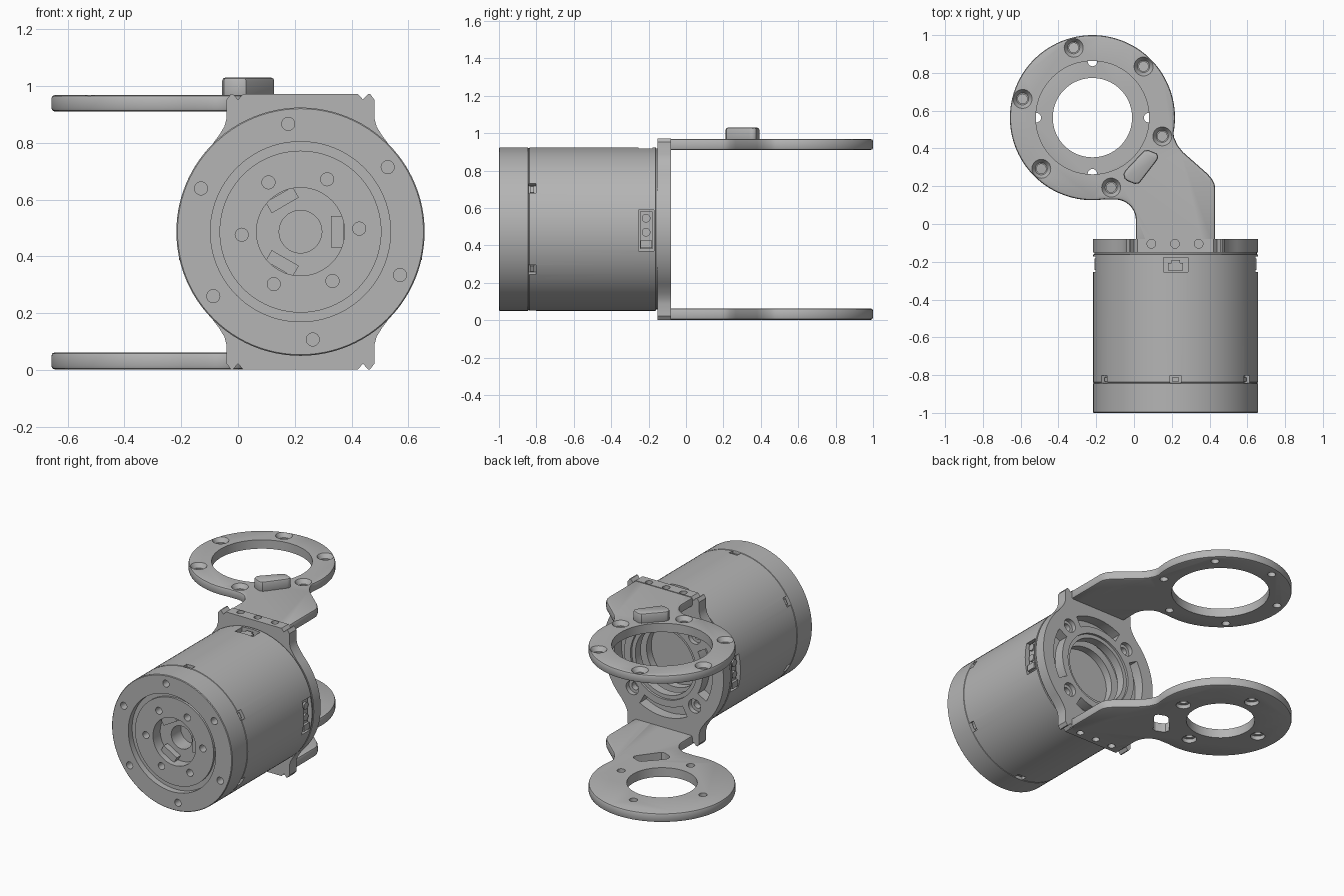
import bpy, bmesh
from math import pi, cos, sin, radians
from mathutils import Matrix, Vector

if "Cube" in bpy.data.objects:
    bpy.data.objects.remove(bpy.data.objects["Cube"])

grey = bpy.data.materials.new("metal_grey")
grey.use_nodes = True
grey.diffuse_color = (0.46, 0.46, 0.46, 1)
grey.node_tree.nodes["Principled BSDF"].inputs["Base Color"].default_value = grey.diffuse_color

CX, CZ, R = 0.22, 0.487, 0.437          # motor axis and radius
RING = Vector((-0.22, 0.563))           # centre of the arm rings


def finish(name, bm):
    bmesh.ops.recalc_face_normals(bm, faces=bm.faces)
    me = bpy.data.meshes.new(name)
    bm.to_mesh(me)
    bm.free()
    me.materials.append(grey)
    ob = bpy.data.objects.new(name, me)
    bpy.context.collection.objects.link(ob)
    return ob


def prism(name, pts, lo, hi, axis="Z"):
    """Extrude a flat outline along Z or Y."""
    place = (lambda u, v, h: (u, v, h)) if axis == "Z" else (lambda u, v, h: (u, h, v))
    bm = bmesh.new()
    face = bm.faces.new([bm.verts.new(place(u, v, lo)) for u, v in pts])
    new = bmesh.ops.extrude_face_region(bm, geom=[face])["geom"]
    bmesh.ops.translate(bm, vec=place(0, 0, hi - lo),
                        verts=[g for g in new if isinstance(g, bmesh.types.BMVert)])
    return finish(name, bm)


def arc(cx, cy, r, a, b, n):
    return [(cx + r * cos(radians(a + (b - a) * i / n)),
             cy + r * sin(radians(a + (b - a) * i / n))) for i in range(n + 1)]


def rod(name, x, y, z, r, length, axis="Z", r2=None, seg=32):
    bm = bmesh.new()
    turn = Matrix.Rotation(pi / 2, 4, "X") if axis == "Y" else Matrix()
    if axis == "X":
        turn = Matrix.Rotation(pi / 2, 4, "Y")
    bmesh.ops.create_cone(bm, cap_ends=True, segments=seg, radius1=r,
                          radius2=r if r2 is None else r2, depth=length,
                          matrix=Matrix.Translation((x, y, z)) @ turn)
    return finish(name, bm)


def radial_box(name, angle, r, y, size, z=0):
    """Box at a radius from the motor axis; size is radial, along y, tangential."""
    bm = bmesh.new()
    m = (Matrix.Translation((CX, 0, CZ)) @ Matrix.Rotation(-radians(angle), 4, "Y")
         @ Matrix.Translation((r, y, z)) @ Matrix.Diagonal((*size, 1)))
    bmesh.ops.create_cube(bm, size=1, matrix=m)
    return finish(name, bm)


def apply(ob, mod):
    bpy.context.view_layer.objects.active = ob
    bpy.ops.object.modifier_apply(modifier=mod.name)


def cut(targets, cutter):
    for ob in targets:
        mod = ob.modifiers.new("cut", "BOOLEAN")
        mod.operation, mod.solver, mod.object = "DIFFERENCE", "EXACT", cutter
        apply(ob, mod)
    bpy.data.objects.remove(cutter)


def bevel(ob, width, segments=2):
    mod = ob.modifiers.new("bevel", "BEVEL")
    mod.width, mod.segments, mod.limit_method = width, segments, "ANGLE"
    mod.angle_limit = radians(50)
    apply(ob, mod)


# Motor housing: turned profile with front hub, grooves and rear recess
profile = [(0, -.8), (.075, -.8), (.075, -.9), (.155, -.9), (.155, -.975), (.285, -.975),
           (.285, -.96), (.317, -.96), (.317, -1), (.433, -1), (R, -.996), (R, -.845),
           (.434, -.843), (.434, -.839), (R, -.837), (R, -.162), (.43, -.16), (.43, -.15),
           (.25, -.15), (.25, -.19), (.2, -.19), (.2, -.24), (0, -.24)]
bm = bmesh.new()
verts = [bm.verts.new((CX + r, y, CZ)) for r, y in profile]
edges = [bm.edges.new(p) for p in zip(verts, verts[1:])]
bmesh.ops.spin(bm, geom=verts + edges, cent=(CX, 0, CZ), axis=(0, 1, 0),
               angle=2 * pi, steps=96)
bmesh.ops.remove_doubles(bm, verts=bm.verts, dist=0.0001)
motor = finish("motor_housing", bm)

parts = [motor]
for k in range(6):
    # Face screw holes, outer and inner circle
    for r, a in ((.382, 36.5), (.207, 3)):
        t = radians(a + 60 * k)
        cut([motor], rod("hole", CX + r * cos(t), -.97, CZ + r * sin(t), .023, .11, "Y", seg=24))
    # Small latch windows around the front cap
    a = 30 + 60 * k
    cut([motor], radial_box("window", a, R, -.823, (.06, .04, .06)))
    parts.append(radial_box("window_latch", a, .413, -.823, (.02, .022, .035)))

# Stop tabs inside the hub
for k in range(3):
    parts.append(radial_box("hub_tab", 120 * k, .129, -.915, (.044, .05, .11)))

# Side connectors with two screws and a socket
for a, s in ((0, 1), (180, -1)):
    cut([motor], radial_box("pocket", a, R, -.213, (.09, .084, .22), -s * .007))
    parts.append(radial_box("connector_body", a, .402, -.213, (.02, .066, .2), -s * .007))
    parts.append(radial_box("connector_socket", a, .413, -.213, (.03, .06, .04), -s * .08))
    for z in (.545, .47):
        parts.append(rod("connector_screw", CX + s * .414, -.213, z, .023, .02, "X", seg=20))

# Top connector
cut([motor], radial_box("pocket", 90, R, -.216, (.08, .076, .13)))
parts.append(radial_box("top_connector", 90, .41, -.226, (.03, .04, .08)))
parts.append(radial_box("top_connector_key", 90, .41, -.2, (.03, .02, .045)))

# Mounting plate: disc with notched tabs above and below, mirrored from one quarter
quarter = arc(0, 0, R, 0, 44.8, 14) + [(.285, .342), (.268, .37), (.26, .4), (.26, .465),
                                       (.245, .485), (.238, .485), (.22, .465), (.202, .485)]
half = quarter + [(-x, z) for x, z in reversed(quarter)]
outline = half + [(-x, -z) for x, z in half[1:-1]]
plate = prism("mounting_plate", [(CX + x, CZ + z) for x, z in outline], -.152, -.08, "Y")
cut([plate], rod("bore", CX, -.116, CZ, .215, .2, "Y", seg=64))
cut([plate], rod("bore_step", CX, -.08, CZ, .24, .03, "Y", seg=64))
for k in range(4):
    a = 90 * k
    slot = (arc(CX, CZ, .355, a - 29, a + 29, 14) + arc(CX, CZ, .285, a + 29, a - 29, 14))
    cut([plate], prism("slot", slot, -.2, 0, "Y"))
    t = radians(a + 45)
    x, z = CX + .32 * cos(t), CZ + .32 * sin(t)
    cut([plate], rod("hole", x, -.11, z, .025, .2, "Y", seg=24))
    cut([plate], rod("counterbore", x, -.085, z, .045, .05, "Y", seg=24))

# Arms: ring with a cranked neck running back to the plate
neck_right = [(.43, -.12), (.43, .18), (.427, .21), (.415, .235), (.39, .265), (.26, .38),
              (.232, .415), (.213, .455)]
arm_outline = (neck_right + arc(*RING, R, -11, 278, 80)
               + arc(-.1, .02, .11, 95, 0, 10) + [(.01, -.12)])
top_arm = prism("top_arm", arm_outline, .91, .968)
bottom_arm = prism("bottom_arm", arm_outline, .002, .062)
for arm in (top_arm, bottom_arm):
    bevel(arm, .012)

for arm, r, z in ((top_arm, .3, .94), (bottom_arm, .21, .03)):
    cut([arm], rod("ring_bore", *RING, z, r, .2, seg=72))
    # Screw row where the arm meets the plate
    for x in (.092, .217, .342):
        cut([arm, plate], rod("hole", x, -.105, z, .023, .14, seg=20))

# Countersunk ring screws
for k in range(6):
    t = radians(45 + 60 * k)
    x, y = RING.x + .383 * cos(t), RING.y + .383 * sin(t)
    cut([top_arm], rod("hole", x, y, .94, .025, .2, seg=24))
    cut([top_arm], rod("countersink", x, y, .96, .032, .04, r2=.058))
for k in range(4):
    t = pi / 2 * k
    x, y = RING.x + .297 * cos(t), RING.y + .297 * sin(t)
    cut([bottom_arm], rod("hole", x, y, .03, .025, .2, seg=24))
    cut([bottom_arm], rod("counterbore", x, y, .008, .045, .04))

# Stop lug on the top arm and its matching slot below
lug_outline = [(-.056, .265), (-.05, .24), (-.035, .228), (.005, .212), (.028, .216),
               (.122, .338), (.13, .358), (.12, .374), (.075, .392), (.052, .388), (-.045, .285)]
lug = prism("stop_lug", lug_outline, .95, 1.03)
bevel(lug, .012)
cut([bottom_arm], prism("lug_slot", lug_outline, -.1, .2))

# Smooth the round surfaces, keep machined edges sharp
for ob in parts + [plate, top_arm, bottom_arm, lug]:
    bpy.ops.object.select_all(action="DESELECT")
    ob.select_set(True)
    bpy.context.view_layer.objects.active = ob
    bpy.ops.object.shade_smooth_by_angle(angle=radians(30))
